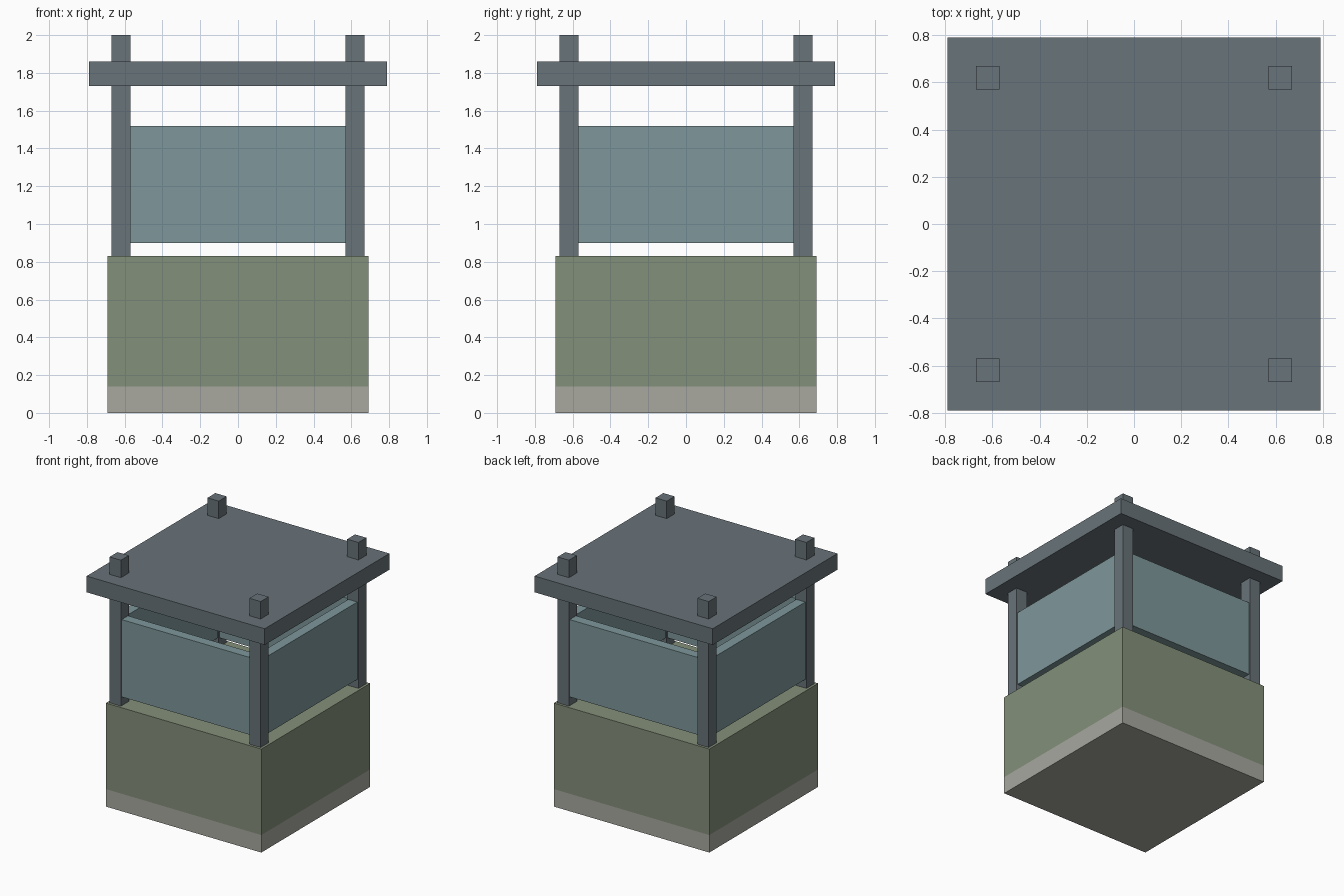
import bpy
from math import radians
from mathutils import Matrix, Vector

default = bpy.data.objects.get("Cube")
if default:
    bpy.data.objects.remove(default, do_unlink=True)


def material(name, rgb):
    """Make a flat material from 8-bit display values."""
    linear = [((c / 255 + 0.055) / 1.055) ** 2.4 for c in rgb]
    mat = bpy.data.materials.new(name)
    mat.use_nodes = True
    mat.diffuse_color = (*linear, 1)
    shader = mat.node_tree.nodes["Principled BSDF"]
    shader.inputs["Base Color"].default_value = (*linear, 1)
    shader.inputs["Roughness"].default_value = 0.8
    return mat


stone = material("pale stone", (168, 168, 160))
green = material("sage green", (132, 144, 122))
slate = material("slate grey", (104, 115, 121))
glass = material("dull teal", (126, 151, 155))


def box(name, mat, low, high, turn=0):
    """Box between two corners, turned about the centre axis."""
    low, high = Vector(low), Vector(high)
    bpy.ops.mesh.primitive_cube_add(size=1)
    obj = bpy.context.object
    obj.name = name
    obj.data.transform(Matrix.Rotation(radians(turn), 4, "Z")
                       @ Matrix.Translation((low + high) / 2)
                       @ Matrix.Diagonal((*(high - low), 1)))
    obj.data.materials.append(mat)
    return obj


# Foundation and lower body
BODY = 0.69
box("foundation", stone, (-BODY, -BODY, 0), (BODY, BODY, 0.14))
box("lower_body", green, (-BODY, -BODY, 0.14), (BODY, BODY, 0.83))

# Roof slab
ROOF = 0.79
box("roof", slate, (-ROOF, -ROOF, 1.73), (ROOF, ROOF, 1.86))

# Corner posts rise through the roof, with a window panel on each side
INNER, OUTER = 0.57, 0.67
sides = ("front", "left", "back", "right")
corners = ("front_left", "back_left", "back_right", "front_right")
for i, (side, corner) in enumerate(zip(sides, corners)):
    box(corner + "_post", slate, (INNER, -OUTER, 0.83), (OUTER, -INNER, 2), i * 90)
    box(side + "_window", glass, (-INNER, -0.66, 0.9), (INNER, -0.58, 1.52), i * 90)
